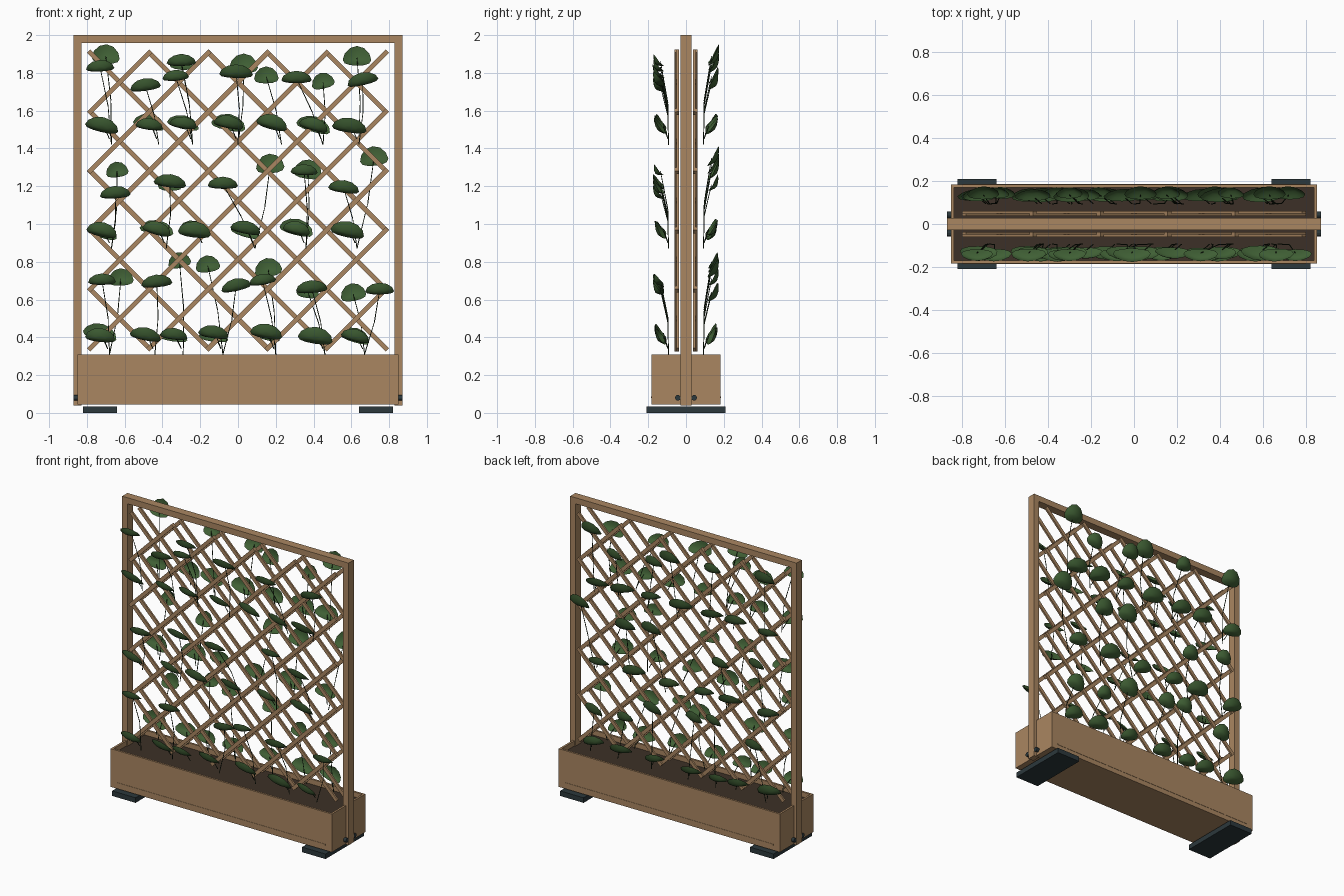
import bpy, bmesh, math, random
from mathutils import Matrix, Vector

if "Cube" in bpy.data.objects:
    bpy.data.objects.remove(bpy.data.objects["Cube"])

random.seed(7)


def material(name, rgb):
    m = bpy.data.materials.new(name)
    m.diffuse_color = (*rgb, 1)
    m.use_nodes = True
    m.node_tree.nodes["Principled BSDF"].inputs["Base Color"].default_value = m.diffuse_color
    return m


WOOD = material("wood", (0.40, 0.24, 0.12))
SOIL = material("soil", (0.045, 0.03, 0.02))
DARK = material("dark_metal", (0.025, 0.04, 0.045))
LEAF = material("leaf_green", (0.05, 0.115, 0.035))
STEM = material("stem_green", (0.015, 0.03, 0.012))


def finish(name, bm, mat):
    me = bpy.data.meshes.new(name)
    bm.to_mesh(me)
    bm.free()
    ob = bpy.data.objects.new(name, me)
    bpy.context.collection.objects.link(ob)
    me.materials.append(mat)
    return ob


def add_box(bm, lo, hi, rot=None):
    lo, hi = Vector(lo), Vector(hi)
    size = hi - lo
    m = Matrix.Translation((lo + hi) / 2) @ (rot or Matrix()) @ Matrix.Diagonal((*size, 1))
    bmesh.ops.create_cube(bm, size=1, matrix=m)


def box(name, lo, hi, mat):
    bm = bmesh.new()
    add_box(bm, lo, hi)
    return finish(name, bm, mat)


# Planter trough: open box with floor and four walls
W, D, T, Z0, Z1 = 0.85, 0.183, 0.014, 0.045, 0.31
box("planter_floor", (-W, -D, Z0), (W, D, Z0 + T), WOOD)
box("soil", (-W + T, -D + T, Z0 + T), (W - T, D - T, 0.275), SOIL)
for s, side in ((-1, "front"), (1, "back")):
    y = sorted((s * D, s * (D - T)))
    box(side + "_planter_wall", (-W, y[0], Z0), (W, y[1], Z1), WOOD)
    y = sorted((s * D, s * (D + 0.002)))
    box(side + "_planter_bead", (-0.8, y[0], 0.078), (0.8, y[1], 0.088), WOOD)

# Ends: planter walls, posts, feet and post bolts
for s, side in ((-1, "left"), (1, "right")):
    def span(a, b):
        return sorted((s * a, s * b))
    x = span(W - T, W)
    box(side + "_planter_end", (x[0], -D + T, Z0), (x[1], D - T, Z1), WOOD)
    x = span(0.828, 0.87)
    box(side + "_post", (x[0], -0.029, 0.04), (x[1], 0.029, 1.958), WOOD)
    x = span(0.64, 0.82)
    box(side + "_foot", (x[0], -0.21, 0), (x[1], 0.21, 0.035), DARK)
    bm = bmesh.new()
    for y in (-0.043, 0.043):
        bmesh.ops.create_cone(bm, cap_ends=True, segments=12, radius1=0.015, radius2=0.015, depth=0.022,
                              matrix=Matrix.Translation((s * 0.859, y, 0.08)) @ Matrix.Rotation(math.pi / 2, 4, 'Y'))
    finish(side + "_bolts", bm, DARK)
box("top_rail", (-0.87, -0.029, 1.958), (0.87, 0.029, 2.0), WOOD)

# Diagonal lattice panels, one on each face of the frame
CELL, N, BASE = 0.313, 5, 0.342
for s, side in ((-1, "front"), (1, "back")):
    bm = bmesh.new()
    for c in range(1 - N, N):
        length = (N - abs(c)) * CELL * math.sqrt(2) + 0.024
        cx, cz = -c * CELL / 2, BASE + N * CELL / 2 + c * CELL / 2
        for direction, y in ((1, 0.055), (-1, 0.043)):
            mid = Vector((direction * cx, s * y, cz))
            half = Vector((length / 2, 0.006, 0.0125))
            add_box(bm, mid - half, mid + half,
                    Matrix.Rotation(-direction * math.pi / 4, 4, 'Y'))
    finish(side + "_lattice", bm, WOOD)


def add_leaf(bm, pos, side, w, h, tilt, roll):
    # Domed, broad leaf: rings of points around a raised centre
    out = Vector((0, side * math.cos(tilt), math.sin(tilt)))
    normal = Vector((0, side * math.sin(tilt), -math.cos(tilt)))
    turn = Matrix.Rotation(roll, 3, 'Y')
    n = 12

    def vert(r, a):
        u, v = r * math.cos(a), r * math.sin(a)
        v *= 1.0 if v > 0 else 0.75
        v -= 0.2 * u * u
        bulge = 0.022 * (1 - r * r) - 0.006 * abs(math.sin(a)) * r
        return bm.verts.new(pos + turn @ (Vector((u * w, 0, 0)) + out * v * h + normal * bulge))

    rings = [[vert(r, 2 * math.pi * i / n) for i in range(n)] for r in (0.4, 0.75, 1.0)]
    top = vert(0, 0)
    for i in range(n):
        j = (i + 1) % n
        bm.faces.new((top, rings[0][i], rings[0][j]))
        for a, b in zip(rings, rings[1:]):
            bm.faces.new((a[i], b[i], b[j], a[j]))


def add_stem(bm, a, b, r=0.0028):
    d = b - a
    m = Matrix.Translation((a + b) / 2) @ d.to_track_quat('Z', 'Y').to_matrix().to_4x4()
    bmesh.ops.create_cone(bm, cap_ends=True, segments=5, radius1=r, radius2=r * 0.7,
                          depth=d.length, matrix=m)


# Planting tiers: base height, low leaf height, low leaf columns
TIERS = ((0.31, 0.41, (-0.73, -0.49, -0.34, -0.13, 0.15, 0.41, 0.62)),
         (0.87, 0.965, (-0.72, -0.43, -0.23, 0.04, 0.31, 0.58)),
         (1.42, 1.52, (-0.72, -0.47, -0.29, -0.05, 0.18, 0.40, 0.59)))
# High leaves (x, z) per tier
HIGH = {
    "front": (((-.72, .70), (-.43, .69), (-.01, .67), (.13, .70), (.39, .66), (.75, .65)),
              ((-.65, 1.16), (-.36, 1.22), (-.08, 1.21), (.35, 1.28), (.56, 1.19)),
              ((-.73, 1.83), (-.49, 1.73), (-.33, 1.78), (-.3, 1.86), (-.01, 1.80), (.31, 1.77), (.66, 1.76))),
    "back": (((-.62, .71), (-.31, .80), (-.16, .78), (.16, .76), (.37, .64), (.61, .63)),
             ((-.64, 1.28), (-.36, 1.21), (.17, 1.31), (.37, 1.28), (.72, 1.35)),
             ((-.70, 1.89), (-.30, 1.85), (.03, 1.84), (.15, 1.78), (.45, 1.75), (.63, 1.88))),
}

# Foliage and stems on both faces
for s, side in ((-1, "front"), (1, "back")):
    leaves, stems = bmesh.new(), bmesh.new()
    for (z0, zl, columns), high in zip(TIERS, HIGH[side]):
        for x in columns:
            k = random.uniform(0.85, 1.1)
            z = zl + random.uniform(-0.01, 0.015)
            add_leaf(leaves, Vector((x, s * 0.135, z)), s, 0.085 * k, 0.055 * k,
                     random.uniform(0.8, 1.05), random.uniform(0.1, 0.3))
            add_stem(stems, Vector((x + 0.04, s * 0.095, z0 + 0.03)), Vector((x + 0.01, s * 0.12, z)))
        for x, z in high:
            root = min(columns, key=lambda c: abs(c - x)) + 0.05
            a, b = Vector((root, s * 0.093, z0)), Vector((x, s * 0.135, z))
            mid = (a + b) / 2 + Vector((0.012, -s * 0.018, 0))
            add_stem(stems, a, mid)
            add_stem(stems, mid, b)
            w, h, t = (0.078, 0.048, 0.85) if side == "front" else (0.066, 0.06, 1.05)
            k = random.uniform(0.9, 1.15)
            add_leaf(leaves, Vector((x, s * 0.145, z)), s, w * k, h * k, t, random.uniform(-0.25, 0.15))
    ob = finish(side + "_leaves", leaves, LEAF)
    for p in ob.data.polygons:
        p.use_smooth = True
    finish(side + "_stems", stems, STEM)
